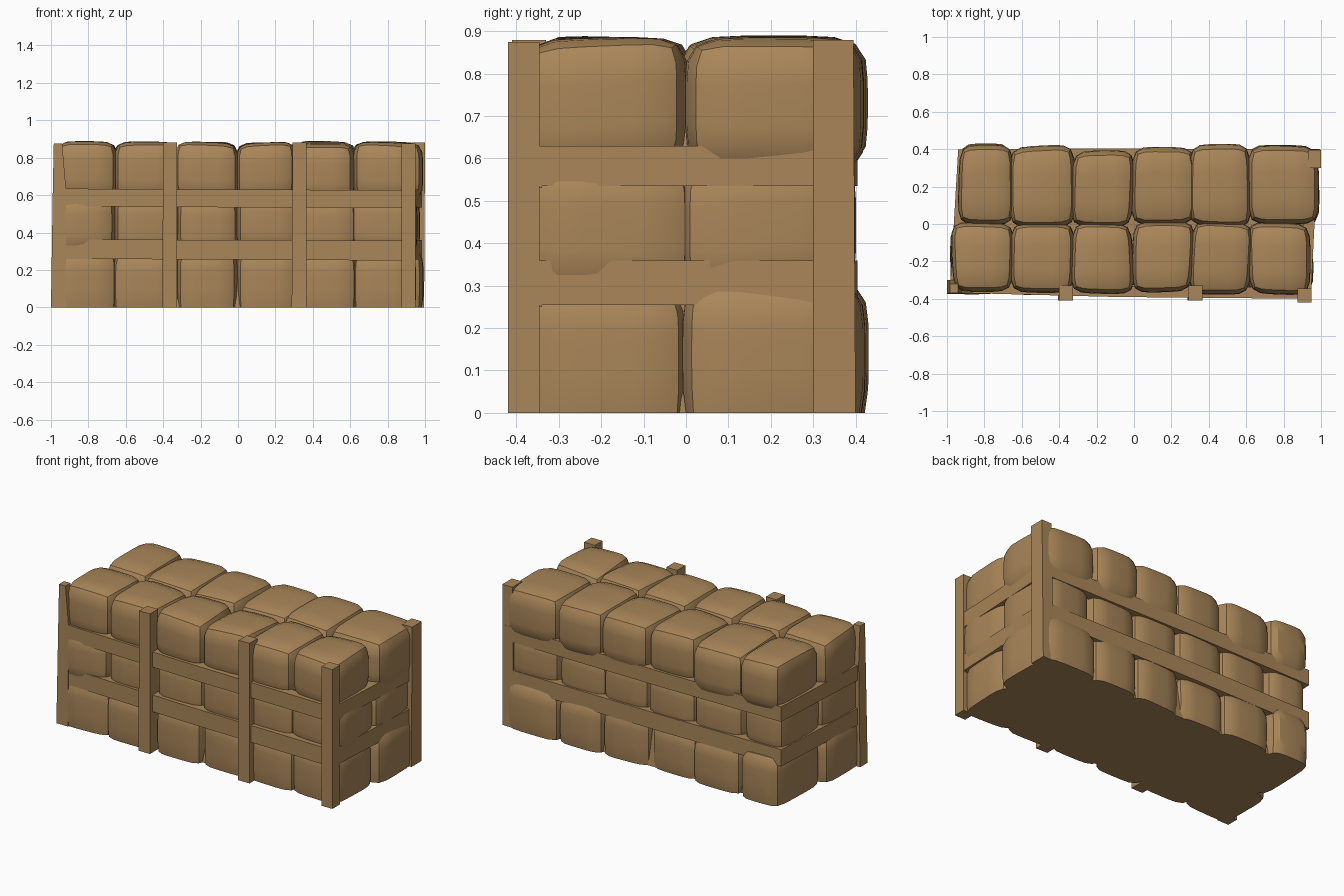
import bpy, bmesh, math, random
from mathutils import Vector

if "Cube" in bpy.data.objects:
    bpy.data.objects.remove(bpy.data.objects["Cube"])

random.seed(4)
brown = bpy.data.materials.new("burlap brown")
brown.diffuse_color = (0.40, 0.24, 0.10, 1)
brown.use_nodes = True
brown.node_tree.nodes["Principled BSDF"].inputs["Base Color"].default_value = brown.diffuse_color


def add(name, bm, smooth=False):
    bmesh.ops.recalc_face_normals(bm, faces=bm.faces)
    me = bpy.data.meshes.new(name)
    bm.to_mesh(me)
    bm.free()
    me.materials.append(brown)
    ob = bpy.data.objects.new(name, me)
    bpy.context.collection.objects.link(ob)
    if smooth:
        bpy.ops.object.select_all(action='DESELECT')
        ob.select_set(True)
        bpy.context.view_layer.objects.active = ob
        bpy.ops.object.shade_smooth_by_angle(angle=math.radians(28))
    return ob


def prism(name, low, high):
    """Solid between a lower and an upper ring of four points."""
    bm = bmesh.new()
    a = [bm.verts.new(p) for p in low]
    b = [bm.verts.new(p) for p in high]
    bm.faces.new(a)
    bm.faces.new(b)
    for i in range(4):
        j = (i + 1) % 4
        bm.faces.new((a[i], a[j], b[j], b[i]))
    return add(name, bm)


def rect(x0, x1, y0, y1, z):
    return [(x0, y0, z), (x1, y0, z), (x1, y1, z), (x0, y1, z)]


def sack(name, x0, x1, y0, y1, z0, z1, floor=False):
    """Plump rounded block with slightly pulled corners."""
    bm = bmesh.new()
    bmesh.ops.create_cube(bm, size=2)
    bmesh.ops.subdivide_edges(bm, edges=bm.edges[:], cuts=5, use_grid_fill=True)
    c = Vector(((x0 + x1) / 2, (y0 + y1) / 2, (z0 + z1) / 2))
    h = Vector(((x1 - x0) / 2, (y1 - y0) / 2, (z1 - z0) / 2))
    pull = {(i, j): Vector((random.uniform(-.014, .014), random.uniform(-.012, .012),
                            random.uniform(-.018, .010))) for i in (-1, 1) for j in (-1, 1)}
    n = 5.2
    for v in bm.verts:
        u = v.co.copy()
        base = u.z
        if floor:
            u.z = 0.12 + 0.88 * u.z          # cut the round short at the ground
        s = min(max(abs(k) for k in v.co) / sum(abs(k) ** n for k in u) ** (1 / n), 1)
        q = u * s
        if floor:
            q.z = (q.z + 0.76) / 1.76 * 2 - 1
            if base < -0.99:
                q.z = -1
        v.co = c + Vector((q.x * h.x, q.y * h.y, q.z * h.z))
        for (i, j), d in pull.items():
            v.co += d * ((1 + i * q.x) * (1 + j * q.y) / 4)
        if floor and base < -0.99:
            v.co.z = 0
        v.co.z = max(v.co.z, 0)
    return add(name, bm, True)


# stacked sacks: three layers, two rows, six columns
cols = [-0.66, -0.33, -0.01, 0.31, 0.62]
layers = [(0.0, 0.31), (0.285, 0.61), (0.57, 0.885)]
rows = {"front": (-0.372, 0.012, -0.965, 0.945), "back": (-0.012, 0.402, -0.93, 0.972)}
bump = [0.018, 0.018, 0.0, 0.0, 0.02, 0.012]     # how far each back sack swells out
for li, (z0, z1) in enumerate(layers):
    for rn, (y0, y1, xa, xb) in rows.items():
        xs = [xa] + cols + [xb]
        for i in range(6):
            out = 0
            if rn == "back":
                out = -0.008 if li == 1 else bump[i]
            sack(f"sack_{rn}_{li}_{i}", xs[i] - 0.009, xs[i + 1] + 0.009,
                 y0, y1 + out, z0, z1, li == 0)

# fill between the sacks
prism("inner_fill", rect(-0.90, 0.92, -0.33, 0.37, 0), rect(-0.86, 0.88, -0.24, 0.28, 0.74))

# upright posts
prism("post_left_front", rect(-1.0, -0.92, -0.375, -0.30, 0), rect(-0.99, -0.92, -0.37, -0.30, 0.64))
prism("post_left_front_tip", rect(-0.99, -0.92, -0.37, -0.30, 0.64), rect(-0.985, -0.94, -0.37, -0.32, 0.875))
for name, x in (("post_front_a", -0.405), ("post_front_b", 0.287)):
    prism(name, rect(x, x + 0.08, -0.41, -0.33, 0), rect(x + 0.005, x + 0.08, -0.41, -0.33, 0.88))
prism("post_right_front", rect(0.875, 0.95, -0.42, -0.345, 0), rect(0.875, 0.95, -0.42, -0.345, 0.875))
prism("post_right_back", rect(0.92, 0.995, 0.30, 0.40, 0), rect(0.93, 1.0, 0.30, 0.395, 0.88))


def rail(name, p, q, za, zb, inward, t=0.06):
    """Board from p to q; za and zb are its height ranges at each end."""
    off = Vector(inward) * t

    def ring(pt, z):
        a, b = Vector((*pt, z[0])), Vector((*pt, z[1]))
        return [a, b, b + off, a + off]
    return prism(name, ring(p, za), ring(q, zb))


# two boards around every side
corner = {"lf": (-0.985, -0.367), "rf": (0.945, -0.40), "rb": (0.985, 0.397),
          "lb": (-0.94, 0.397), "mf": (-0.1, -0.39), "mb": (-0.1, 0.405)}
for tag, z in (("lower", (0.255, 0.36)), ("upper", (0.535, 0.63))):
    up = (z[0] + 0.005, z[1] + 0.005)
    dn = (z[0] - 0.005, z[1] - 0.003)
    rail(f"rail_front_left_{tag}", corner["lf"], corner["mf"], up, z, (0, 1, 0))
    rail(f"rail_front_right_{tag}", corner["mf"], corner["rf"], z, dn, (0, 1, 0))
    rail(f"rail_right_{tag}", corner["rf"], corner["rb"], z, z, (-1, 0, 0))
    rail(f"rail_back_right_{tag}", corner["rb"], corner["mb"], z, z, (0, -1, 0))
    rail(f"rail_back_left_{tag}", corner["mb"], corner["lb"], z, z, (0, -1, 0))
    rail(f"rail_left_{tag}", corner["lb"], corner["lf"], z, up, (1, 0, 0))
